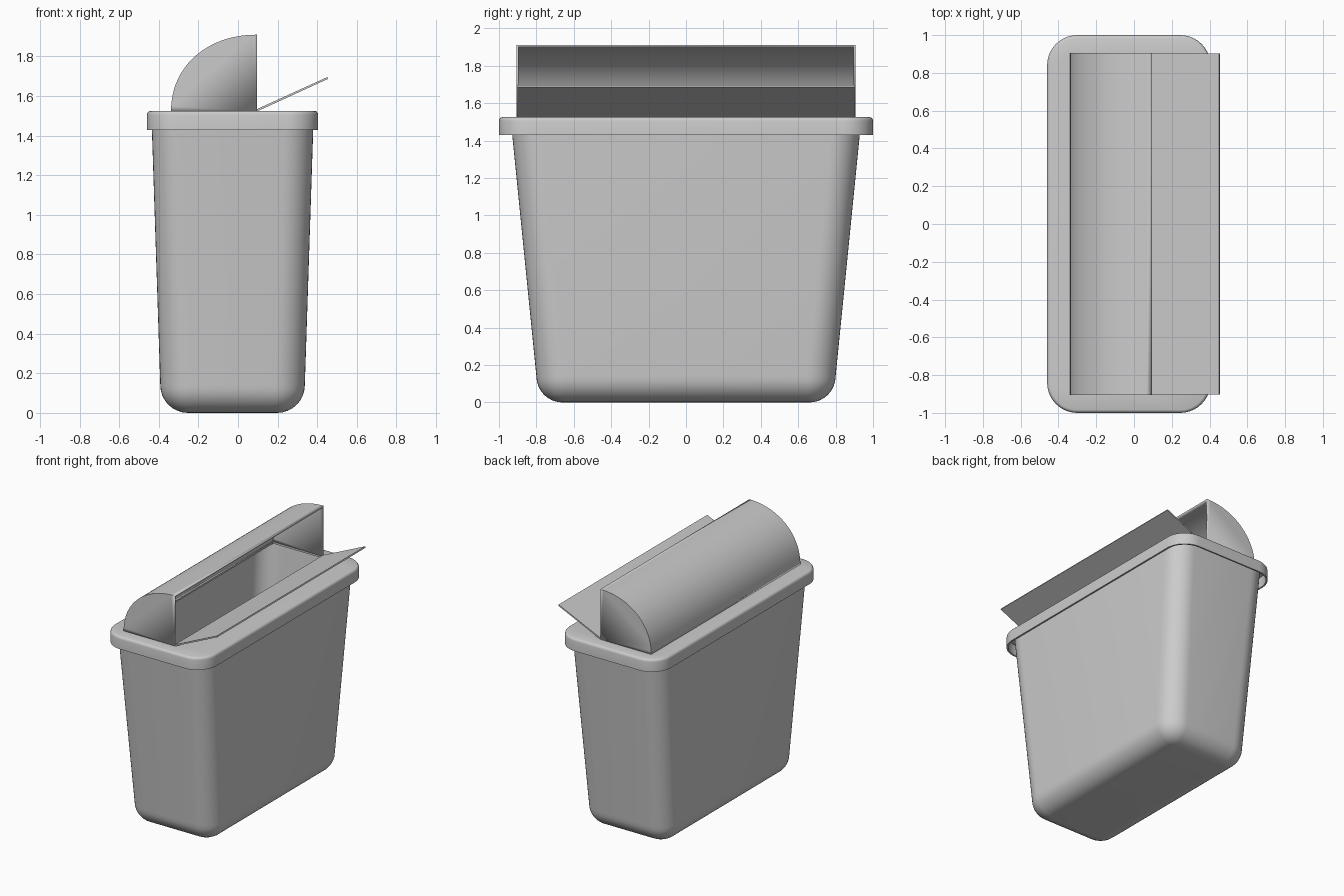
import bpy, bmesh
from math import sin, cos, pi, radians

if "Cube" in bpy.data.objects:
    bpy.data.objects.remove(bpy.data.objects["Cube"])

CX = -0.0275   # centre line of bin and lid


def ring(hx, hy, r, z, cx=CX, seg=10):
    """Rounded rectangle as a list of points."""
    pts = []
    for k, (sx, sy) in enumerate([(1, 1), (-1, 1), (-1, -1), (1, -1)]):
        for i in range(seg + 1):
            a = (k + i / seg) * pi / 2
            pts.append((cx + sx * (hx - r) + r * cos(a), sy * (hy - r) + r * sin(a), z))
    return pts


def finish(name, bm, angle=35):
    bmesh.ops.recalc_face_normals(bm, faces=bm.faces[:])
    me = bpy.data.meshes.new(name)
    bm.to_mesh(me)
    bm.free()
    ob = bpy.data.objects.new(name, me)
    bpy.context.collection.objects.link(ob)
    bpy.ops.object.select_all(action='DESELECT')
    ob.select_set(True)
    bpy.context.view_layer.objects.active = ob
    bpy.ops.object.shade_smooth_by_angle(angle=radians(angle))
    return ob


def loft(name, rings, closed=False):
    """Skin a list of rings; cap the ends, or join last to first."""
    bm = bmesh.new()
    vs = [[bm.verts.new(p) for p in r] for r in rings]
    n = len(vs[0])
    pairs = list(zip(vs, vs[1:]))
    if closed:
        pairs.append((vs[-1], vs[0]))
    else:
        bm.faces.new(vs[0])
        bm.faces.new(vs[-1])
    for a, b in pairs:
        for i in range(n):
            j = (i + 1) % n
            bm.faces.new((a[i], a[j], b[j], b[i]))
    return finish(name, bm)


# Bin body: tapered tub with rounded foot, outside then inside
F, TOP = 0.14, 1.51


def wall(inset, floor):
    out = []
    for i in range(9):
        a = i / 8 * pi / 2
        d = F * (1 - sin(a)) + inset
        out.append(ring(0.365 - d, 0.80 - d, 0.155 - d, floor + F * (1 - cos(a))))
    out.append(ring(0.41 - inset, 0.937 - inset, 0.15 - inset, TOP))
    return out


loft("bin_body", wall(0, 0) + wall(0.014, 0.014)[::-1])

# Lid: overhanging skirt, rounded top edge, rectangular opening under the hood
HX0, HX1, HY, Z0 = -0.338, 0.095, 0.905, 1.525
hole = ((HX1 - HX0) / 2 - 0.01, HY - 0.01, 0.001)
hc = (HX0 + HX1) / 2
loft("lid_rim", [
    ring(0.4325, 1.0, 0.16, 1.43),
    ring(0.4325, 1.0, 0.16, 1.505),
    ring(0.4305, 0.998, 0.158, 1.514),
    ring(0.4245, 0.992, 0.152, 1.522),
    ring(0.4165, 0.984, 0.144, Z0),
    ring(*hole, Z0, cx=hc),
    ring(*hole, Z0 - 0.014, cx=hc),
    ring(0.4205, 0.988, 0.148, Z0 - 0.014),
    ring(0.4205, 0.988, 0.148, 1.43),
], closed=True)

# Hood: quarter-round cover, open at the front and below
bm = bmesh.new()
N, P = 28, 2 / 2.1
prof = [(HX1 - (HX1 - HX0) * max(cos(i / N * pi / 2), 0) ** P,
         Z0 + 0.385 * sin(i / N * pi / 2) ** P) for i in range(N + 1)]
prof[-1] = (HX1, Z0 + 0.385)
sides = [[bm.verts.new((x, y, z)) for x, z in prof] for y in (-HY, HY)]
for i in range(N):
    bm.faces.new((sides[0][i], sides[0][i + 1], sides[1][i + 1], sides[1][i]))
for s, y in zip(sides, (-HY, HY)):
    bm.faces.new(s + [bm.verts.new((HX1, y, Z0))])
hood = finish("hood", bm)
mod = hood.modifiers.new("thickness", 'SOLIDIFY')
mod.thickness = 0.01
mod.offset = -1
mod.use_even_offset = True

# Flap: thin board hinged at the front edge of the hood, tilted open
bm = bmesh.new()
outline = [(0.093, 1.533), (0.099, 1.524), (0.455, 1.687), (0.451, 1.696)]
face = bm.faces.new([bm.verts.new((x, -0.902, z)) for x, z in outline])
ext = bmesh.ops.extrude_face_region(bm, geom=[face])["geom"]
bmesh.ops.translate(bm, vec=(0, 1.804, 0),
                    verts=[v for v in ext if isinstance(v, bmesh.types.BMVert)])
finish("flap", bm)
